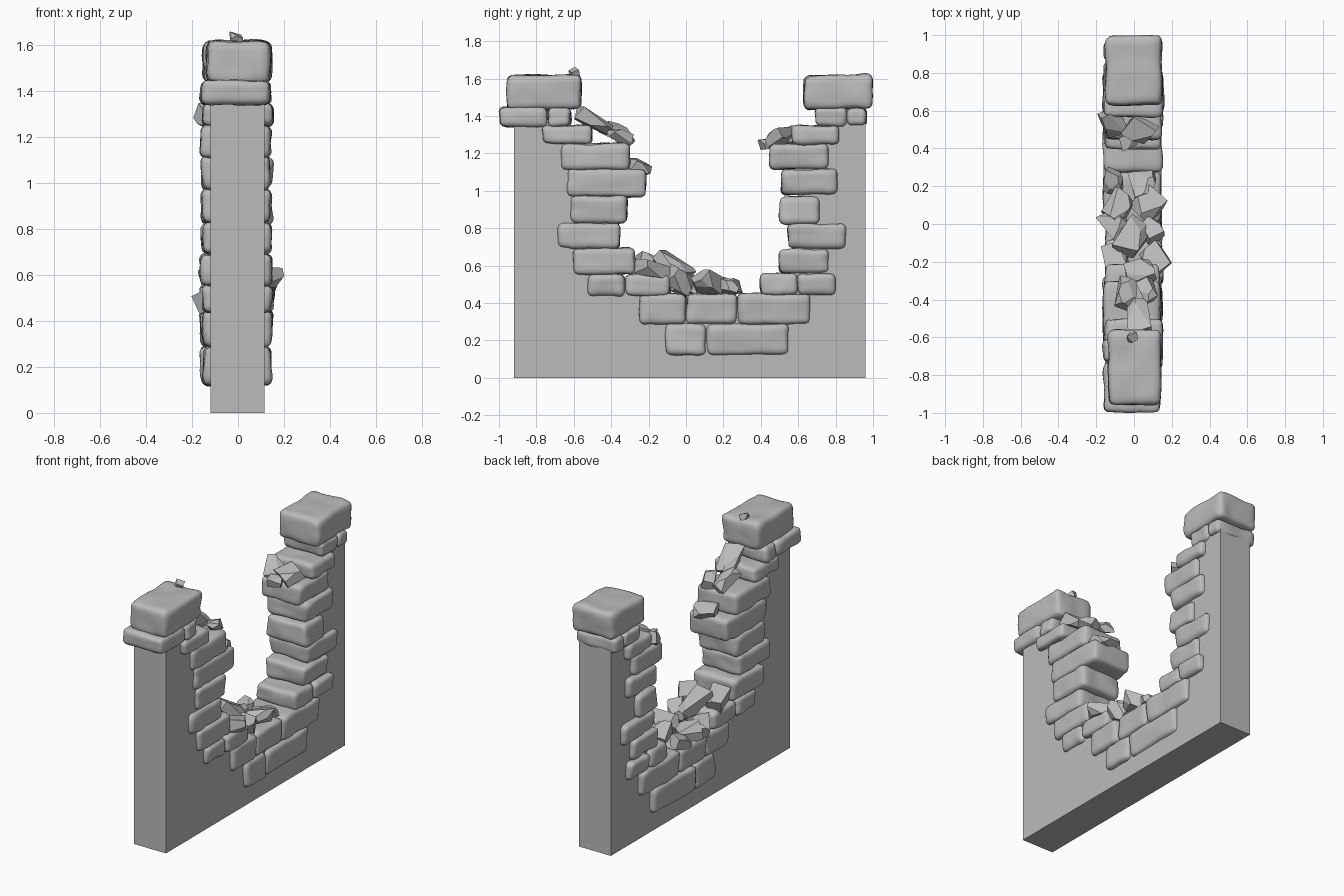
import bpy
import bmesh
import math
import random
from mathutils import Vector, Euler, noise

random.seed(7)

default_cube = bpy.data.objects.get("Cube")
if default_cube:
    bpy.data.objects.remove(default_cube, do_unlink=True)

GREY = (0.5, 0.5, 0.5, 1.0)
stone_grey = bpy.data.materials.new("stone_grey")
stone_grey.use_nodes = True
stone_grey.diffuse_color = GREY
stone_grey.node_tree.nodes["Principled BSDF"].inputs["Base Color"].default_value = GREY


def finish(bm, name, smooth=False):
    """Turn a bmesh into a named, coloured object."""
    bmesh.ops.recalc_face_normals(bm, faces=bm.faces[:])
    for face in bm.faces:
        face.smooth = smooth
    mesh = bpy.data.meshes.new(name)
    bm.to_mesh(mesh)
    bm.free()
    mesh.materials.append(stone_grey)
    obj = bpy.data.objects.new(name, mesh)
    bpy.context.collection.objects.link(obj)
    return obj


def vary(amount):
    return random.uniform(-amount, amount)


def worn_block(name, low, high, radius=0.032):
    """Rounded block with crowded edge loops, skewed faces and a lumpy surface."""
    low, high = Vector(low), Vector(high)
    centre, half = (low + high) / 2, (high - low) / 2
    radius = min(radius, min(half) * 0.6)
    inner = half - Vector((radius, radius, radius))
    seed = Vector((vary(50), vary(50), vary(50)))
    skew_y, skew_z, taper = vary(0.025), vary(0.015), vary(0.05)
    bm = bmesh.new()
    bmesh.ops.create_cube(bm, size=2)
    bmesh.ops.subdivide_edges(bm, edges=bm.edges[:], cuts=11, use_grid_fill=True)
    for vert in bm.verts:
        point = Vector([math.sin(t * math.pi / 2) * h for t, h in zip(vert.co, half)])
        core = Vector([max(-i, min(i, p)) for p, i in zip(point, inner)])
        out = (point - core).normalized()
        point = core + out * radius
        lump = noise.noise(point * 9 + seed) * 0.010 + noise.noise(point * 22 + seed) * 0.004
        point += out * (lump - 0.001)
        point.y += skew_y * point.z + skew_z * point.x
        point.z += skew_z * point.y
        point.x *= 1 + taper * point.z / half.z
        vert.co = centre + point
    return finish(bm, name, smooth=True)


def rubble_chunk(name, position, size, turn):
    """Angular lump: a box with several corners sliced away."""
    bm = bmesh.new()
    bmesh.ops.create_cube(bm, size=1)
    for vert in bm.verts:
        vert.co += Vector((vary(0.1), vary(0.1), vary(0.1)))
    for cut in range(5):
        normal = Vector([random.choice((-1, 1)) * random.uniform(0.3, 1) for axis in range(3)])
        normal.normalize()
        geometry = bm.verts[:] + bm.edges[:] + bm.faces[:]
        bmesh.ops.bisect_plane(bm, geom=geometry, plane_co=normal * random.uniform(0.48, 0.6),
                               plane_no=normal, clear_outer=True)
        bmesh.ops.holes_fill(bm, edges=[e for e in bm.edges if e.is_boundary])
    bmesh.ops.scale(bm, vec=size, verts=bm.verts[:])
    bmesh.ops.rotate(bm, matrix=Euler(turn).to_matrix(), verts=bm.verts[:])
    bmesh.ops.translate(bm, vec=position, verts=bm.verts[:])
    return finish(bm, name)


# Plain wall slab with a broken gap, extruded from its side outline
outline = [(-0.92, 0), (0.96, 0), (0.96, 1.38), (0.74, 1.38), (0.7, 1.29), (0.62, 1.2),
           (0.62, 0.6), (0.5, 0.5), (0.42, 0.38), (-0.2, 0.38), (-0.3, 0.5), (-0.42, 0.6),
           (-0.42, 1.18), (-0.6, 1.29), (-0.68, 1.38), (-0.92, 1.38)]
bm = bmesh.new()
side = bm.faces.new([bm.verts.new((-0.12, y, z)) for y, z in outline])
extruded = bmesh.ops.extrude_face_region(bm, geom=[side])["geom"]
bmesh.ops.translate(bm, vec=(0.235, 0, 0),
                    verts=[g for g in extruded if isinstance(g, bmesh.types.BMVert)])
finish(bm, "wall_slab")

# Edging stones, one course per row: bottom, top, then the joints along the wall
front_courses = [
    (1.34, 1.45, (-1.0, -0.735, -0.615)),
    (1.25, 1.35, (-0.77, -0.5)),
    (1.11, 1.255, (-0.67, -0.3)),
    (0.965, 1.12, (-0.635, -0.21)),
    (0.825, 0.975, (-0.62, -0.315)),
    (0.69, 0.83, (-0.685, -0.35)),
    (0.55, 0.695, (-0.605, -0.275)),
    (0.435, 0.555, (-0.525, -0.325, -0.08)),
]
back_courses = [
    (1.345, 1.445, (0.69, 0.86, 0.965)),
    (1.245, 1.35, (0.565, 0.82)),
    (1.115, 1.25, (0.445, 0.76)),
    (0.98, 1.115, (0.51, 0.81)),
    (0.82, 0.97, (0.5, 0.715)),
    (0.69, 0.825, (0.545, 0.855)),
    (0.555, 0.69, (0.495, 0.765)),
    (0.44, 0.56, (0.395, 0.595, 0.805)),
]
sill_courses = [
    (0.285, 0.45, (-0.25, 0.0, 0.275, 0.67)),
    (0.12, 0.29, (-0.11, 0.11, 0.55)),
]
for group, courses in (("front_edge_stone", front_courses),
                       ("back_edge_stone", back_courses),
                       ("sill_stone", sill_courses)):
    for bottom, top, joints in courses:
        for start, end in zip(joints, joints[1:]):
            worn_block(group, (-0.157 + vary(0.008), start, bottom),
                       (0.147 + vary(0.008), end, top))

# Large cap stones on both pillars
worn_block("front_cap_stone", (-0.135, -0.96, 1.435), (0.14, -0.56, 1.62), 0.035)
worn_block("back_cap_stone", (-0.15, 0.63, 1.435), (0.148, 0.995, 1.62), 0.035)

# Rubble: position, size, pitch along the wall, yaw
rubble = [
    # slabs sliding off the front pillar
    ((0.02, -0.49, 1.37), (0.11, 0.2, 0.07), -0.5, 0.2),
    ((-0.04, -0.36, 1.31), (0.1, 0.17, 0.06), -0.45, -0.3),
    ((0.07, -0.35, 1.29), (0.08, 0.12, 0.06), -0.4, 0.5),
    ((0.03, -0.25, 1.13), (0.16, 0.11, 0.06), -0.4, 0.3),
    # pieces on the back pillar
    ((-0.11, 0.53, 1.28), (0.11, 0.14, 0.07), 0.5, 0.4),
    ((0.03, 0.5, 1.29), (0.14, 0.12, 0.07), 0.4, -0.5),
    ((-0.03, 0.44, 1.25), (0.08, 0.07, 0.05), 0.2, 0.3),
    # heap in the gap
    ((-0.01, -0.07, 0.6), (0.13, 0.2, 0.08), -0.5, -0.5),
    ((0.11, -0.18, 0.58), (0.12, 0.15, 0.08), -0.2, 0.6),
    ((-0.09, -0.19, 0.6), (0.12, 0.16, 0.09), -0.3, 0.2),
    ((0.09, -0.03, 0.52), (0.1, 0.14, 0.1), -0.5, 0.4),
    ((-0.1, 0.0, 0.5), (0.11, 0.14, 0.1), -0.3, 0.7),
    ((0.08, 0.11, 0.51), (0.15, 0.14, 0.08), -0.4, 0.8),
    ((-0.08, 0.09, 0.49), (0.13, 0.14, 0.09), -0.2, -0.6),
    ((0.05, 0.21, 0.49), (0.12, 0.13, 0.07), -0.4, 0.3),
    ((-0.11, 0.22, 0.48), (0.09, 0.12, 0.07), 0.3, -0.3),
]
for position, size, pitch, yaw in rubble:
    rubble_chunk("rubble_chunk", position, size, (pitch, vary(0.3), yaw))
rubble_chunk("cap_pebble", (-0.01, -0.6, 1.63), (0.05, 0.04, 0.035), (0.3, 0.2, 0.4))
